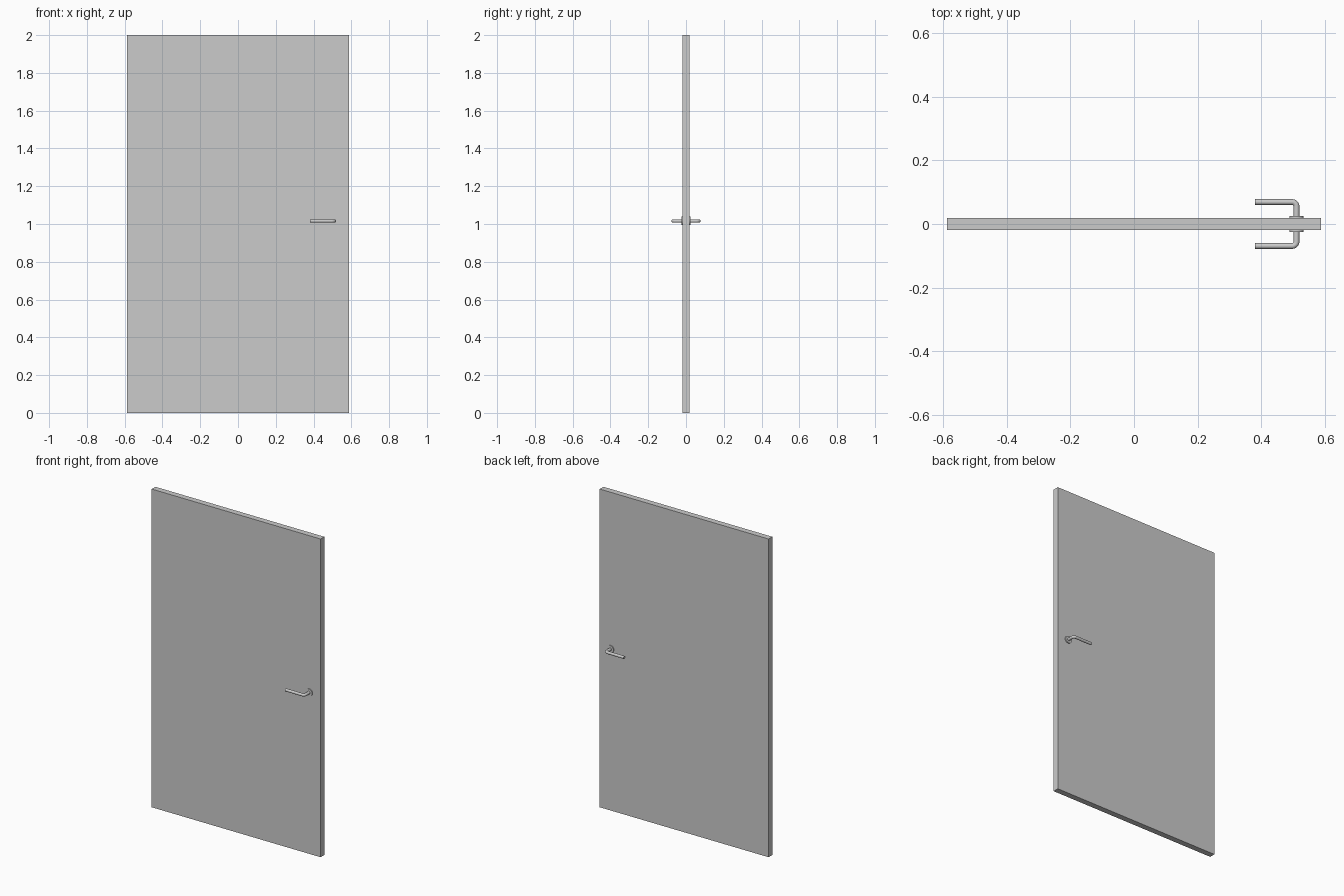
import bpy, math
from mathutils import Vector

if "Cube" in bpy.data.objects:
    bpy.data.objects.remove(bpy.data.objects["Cube"])

HX, HZ = 0.51, 1.016      # handle axis position
T = 0.0185                # half thickness of the door


def smooth(ob):
    bpy.ops.object.select_all(action='DESELECT')
    ob.select_set(True)
    bpy.context.view_layer.objects.active = ob
    bpy.ops.object.shade_smooth_by_angle(angle=math.radians(35))


# Door leaf
bpy.ops.mesh.primitive_cube_add(size=1, location=(0, 0, 1))
door = bpy.context.object
door.name = "door_leaf"
door.scale = (1.174, 2 * T, 2)
bpy.ops.object.transform_apply(location=False, rotation=False, scale=True)


def lever(name, side):
    # Round bar: stem out of the door, rounded elbow, then the grip
    r, reach, tip, bend = 0.009, 0.069, 0.38, 0.014
    path = [Vector((HX, T, HZ))]
    for i in range(9):
        a = math.pi / 2 * i / 8
        path.append(Vector((HX - bend + bend * math.cos(a),
                            reach - bend + bend * math.sin(a), HZ)))
    path.append(Vector((tip, reach, HZ)))
    cu = bpy.data.curves.new(name, 'CURVE')
    cu.dimensions = '3D'
    cu.bevel_depth = r
    cu.bevel_resolution = 6
    cu.use_fill_caps = True
    sp = cu.splines.new('POLY')
    sp.points.add(len(path) - 1)
    for p, v in zip(sp.points, path):
        p.co = (v.x, v.y * side, v.z, 1)
    ob = bpy.data.objects.new(name, cu)
    bpy.context.collection.objects.link(ob)
    bpy.ops.object.select_all(action='DESELECT')
    ob.select_set(True)
    bpy.context.view_layer.objects.active = ob
    bpy.ops.object.convert(target='MESH')
    ob = bpy.context.object
    ob.name = name
    smooth(ob)


def rosette(name, side):
    # Round cover plate on the door face
    depth = 0.006
    bpy.ops.mesh.primitive_cylinder_add(
        vertices=32, radius=0.0225, depth=depth,
        location=(HX, side * (T + depth / 2), HZ),
        rotation=(math.pi / 2, 0, 0))
    ob = bpy.context.object
    ob.name = name
    smooth(ob)


# Handle set on both faces
for label, side in (("front", -1), ("back", 1)):
    rosette(label + "_rosette", side)
    lever(label + "_lever_handle", side)
